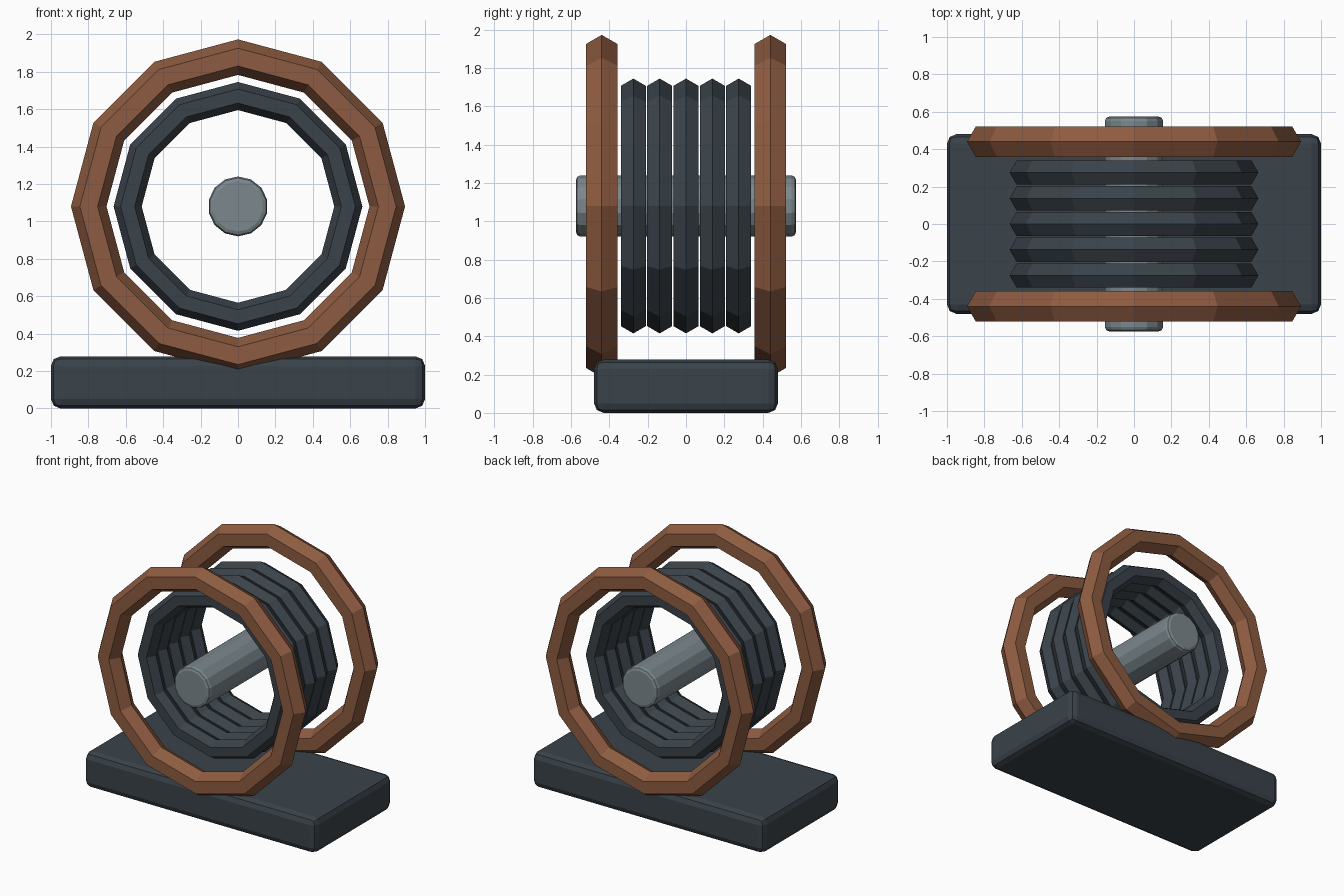
import bpy
from math import pi

if "Cube" in bpy.data.objects:
    bpy.data.objects.remove(bpy.data.objects["Cube"])

AXIS_Z = 1.08


def material(name, rgb):
    m = bpy.data.materials.new(name)
    m.diffuse_color = (*rgb, 1)
    m.use_nodes = True
    m.node_tree.nodes["Principled BSDF"].inputs["Base Color"].default_value = m.diffuse_color
    return m


iron = material("dark_iron", (0.042, 0.055, 0.068))
copper = material("copper", (0.27, 0.105, 0.052))
steel = material("steel", (0.2, 0.245, 0.265))


def finish(name, mat, bevel=0):
    ob = bpy.context.object
    ob.name = name
    ob.data.materials.append(mat)
    if bevel:
        b = ob.modifiers.new("bevel", 'BEVEL')
        b.width, b.segments = bevel, 2
    return ob


def ring(name, y, major, minor, mat):
    bpy.ops.mesh.primitive_torus_add(
        location=(0, y, AXIS_Z), rotation=(pi / 2, 0, 0),
        major_segments=12, minor_segments=6,
        major_radius=major, minor_radius=minor)
    return finish(name, mat)


# base block
bpy.ops.mesh.primitive_cube_add(size=1, location=(0, 0, 0.139))
bpy.context.object.scale = (2, 0.96, 0.278)
bpy.ops.object.transform_apply(location=False, rotation=False, scale=True)
finish("base", iron, 0.05)

# central axle
bpy.ops.mesh.primitive_cylinder_add(
    vertices=14, radius=0.16, depth=1.15,
    location=(0, 0, AXIS_Z), rotation=(pi / 2, 0, 0))
finish("axle", steel, 0.025)

# coil windings
for i in range(5):
    ring(f"coil_winding_{i + 1}", (i - 2) * 0.1375, 0.59, 0.075, iron)

# copper end rings
for name, y in (("front_end_ring", -0.44), ("back_end_ring", 0.44)):
    ring(name, y, 0.798, 0.095, copper)
